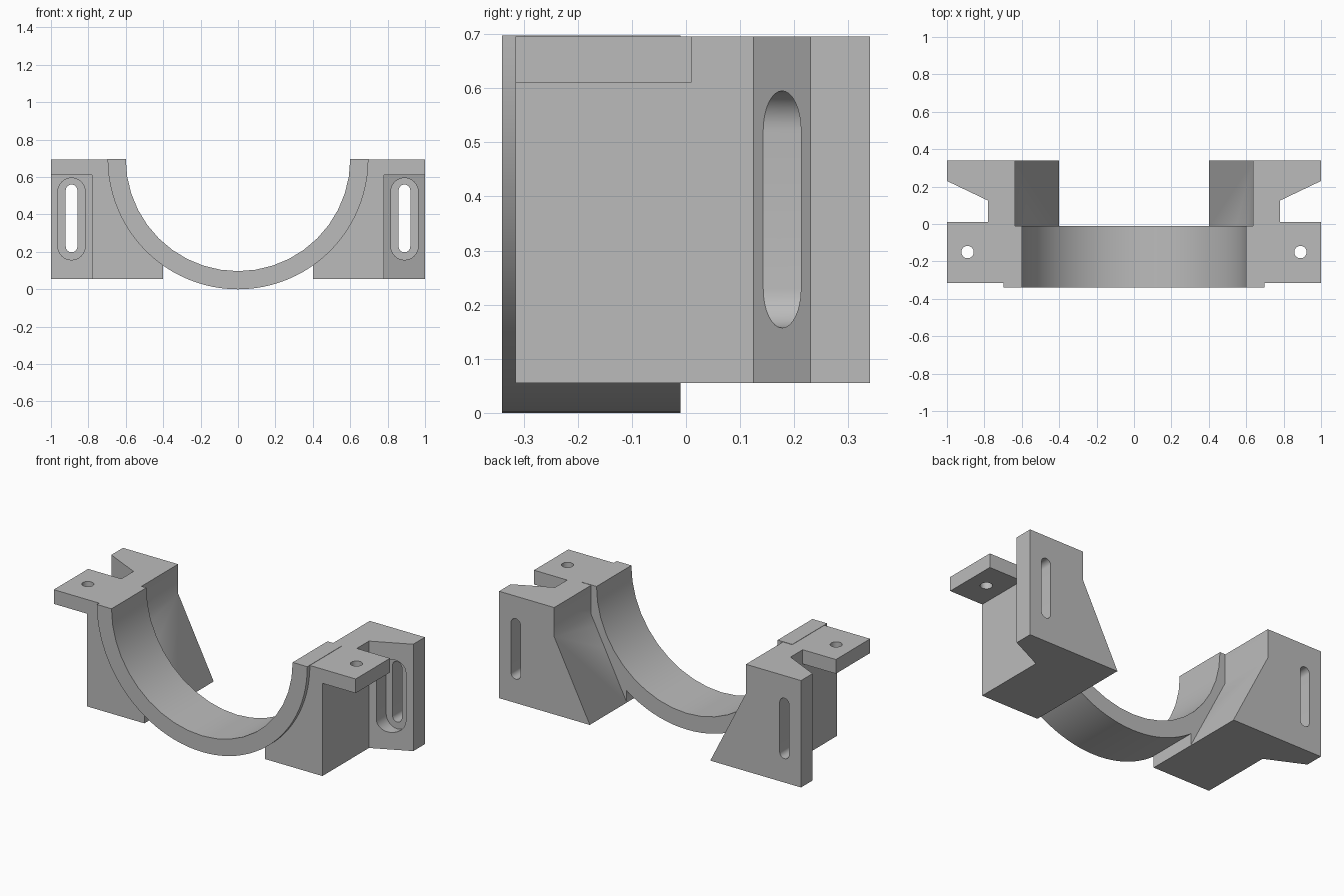
import bpy
import bmesh
from math import cos, sin, pi

cube = bpy.data.objects.get("Cube")
if cube:
    bpy.data.objects.remove(cube, do_unlink=True)

grey = bpy.data.materials.new("light_grey_metal")
grey.use_nodes = True
grey.diffuse_color = (0.5, 0.5, 0.5, 1)
grey.node_tree.nodes["Principled BSDF"].inputs["Base Color"].default_value = (0.5, 0.5, 0.5, 1)

TOP, BASE = 0.695, 0.055      # bracket height range
BACK = -0.01                  # rear plane of the saddle


def prism(name, points, lo, hi, axis):
    """Extrude a 2D profile: (x, y) along z, or (x, z) along y."""
    bm = bmesh.new()
    verts = [bm.verts.new((a, b, lo) if axis == "z" else (a, lo, b)) for a, b in points]
    face = bm.faces.new(verts)
    new = bmesh.ops.extrude_face_region(bm, geom=[face])["geom"]
    shift = (0, 0, hi - lo) if axis == "z" else (0, hi - lo, 0)
    bmesh.ops.translate(bm, vec=shift, verts=[v for v in new if isinstance(v, bmesh.types.BMVert)])
    bmesh.ops.recalc_face_normals(bm, faces=bm.faces)
    mesh = bpy.data.meshes.new(name)
    bm.to_mesh(mesh)
    bm.free()
    mesh.materials.append(grey)
    obj = bpy.data.objects.new(name, mesh)
    bpy.context.collection.objects.link(obj)
    return obj


def arc(cx, cy, r, start, end, steps):
    angles = [start + (end - start) * i / steps for i in range(steps + 1)]
    return [(cx + r * cos(a), cy + r * sin(a)) for a in angles]


def slot(x, z_lo, z_hi, r):
    return arc(x, z_hi - r, r, 0, pi, 16) + arc(x, z_lo + r, r, pi, 2 * pi, 16)


def rect(x0, x1, y0, y1):
    return [(x0, y0), (x1, y0), (x1, y1), (x0, y1)]


def activate(obj):
    bpy.ops.object.select_all(action="DESELECT")
    obj.select_set(True)
    bpy.context.view_layer.objects.active = obj


def combine(obj, tool, operation):
    activate(obj)
    mod = obj.modifiers.new(operation.lower(), "BOOLEAN")
    mod.operation, mod.object, mod.solver = operation, tool, "EXACT"
    bpy.ops.object.modifier_apply(modifier=mod.name)
    bpy.data.objects.remove(tool, do_unlink=True)


def smooth(obj):
    activate(obj)
    bpy.ops.object.shade_smooth_by_angle(angle=pi / 6)


# Half-round saddle
outer = arc(0, 0.697, 0.697, pi, 2 * pi, 48)
inner = arc(0, 0.697, 0.6, 2 * pi, pi, 20)
saddle = prism("saddle", outer + inner, -0.34, BACK, "y")
smooth(saddle)

# Side bracket with angled rear ear
plan = [(0.4, -0.315), (0.78, -0.315), (0.78, 0.125), (1, 0.23), (1, 0.34), (0.4, 0.34)]
bracket = prism("side_brackets", plan, BASE, TOP, "z")

# Screw flange on top
combine(bracket, prism("flange", rect(0.7, 1, -0.315, 0.01), 0.61, TOP, "z"), "UNION")

# Seat for the saddle, sloped rear relief, screw hole, recessed slot
seat = arc(0, 0.697, 0.65, pi, 2 * pi, 48) + [(0.65, 0.9), (-0.65, 0.9)]
slope = [(0.32, -0.1), (0.635, 0.52), (0.635, 0.9), (0.2, 0.9), (0.2, -0.1)]
hole = arc(0.89, -0.15, 0.033, 0, 2 * pi, 32)[:-1]
cutters = [
    prism("seat_cutter", seat, -0.5, BACK, "y"),
    prism("slope_cutter", slope, BACK, 0.5, "y"),
    prism("hole_cutter", hole, 0.55, 0.8, "z"),
    prism("recess_cutter", slot(0.89, 0.157, 0.595, 0.073), 0.05, 0.235, "y"),
    prism("slot_cutter", slot(0.89, 0.198, 0.56, 0.031), 0.05, 0.5, "y"),
]
for cutter in cutters:
    combine(bracket, cutter, "DIFFERENCE")

# Matching bracket on the other side
activate(bracket)
mirror = bracket.modifiers.new("mirror", "MIRROR")
mirror.use_mirror_merge = False
bpy.ops.object.modifier_apply(modifier=mirror.name)
smooth(bracket)
